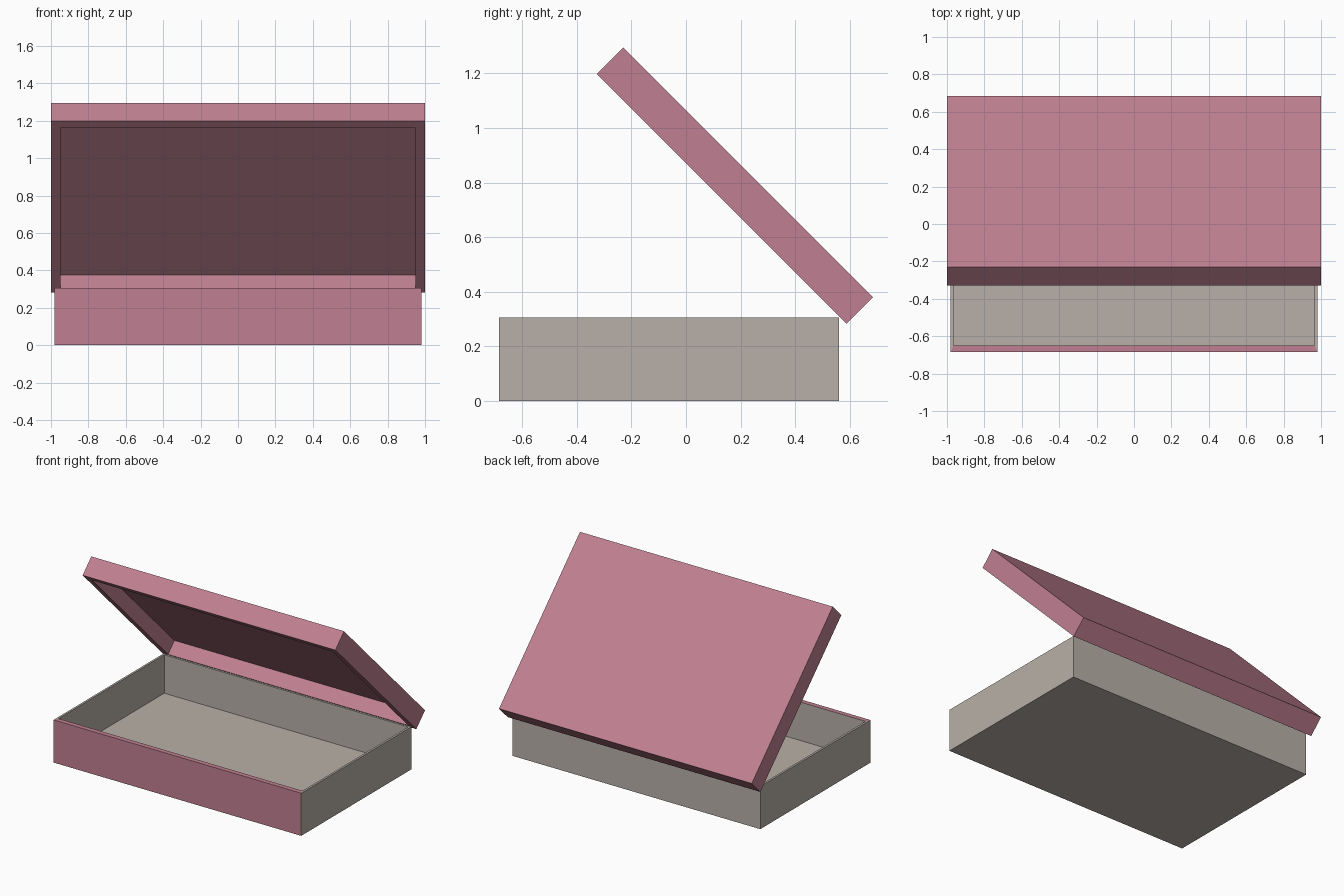
import bpy, bmesh, math

if "Cube" in bpy.data.objects:
    bpy.data.objects.remove(bpy.data.objects["Cube"])


def srgb(c):
    c /= 255
    return c / 12.92 if c <= 0.04045 else ((c + 0.055) / 1.055) ** 2.4


def material(name, r, g, b):
    m = bpy.data.materials.new(name)
    m.diffuse_color = (srgb(r), srgb(g), srgb(b), 1)
    m.use_nodes = True
    m.node_tree.nodes["Principled BSDF"].inputs["Base Color"].default_value = m.diffuse_color
    return m


pink = material("dusty_pink", 192, 128, 146)
grey = material("warm_grey", 184, 176, 168)


def tray(name, outer, inner, height, floor, mats):
    """Open box with mitred rim; outer and inner are (x half width, y min, y max)."""
    bm = bmesh.new()

    def ring(rect, z):
        hx, y0, y1 = rect
        return [bm.verts.new((x, y, z)) for x, y in
                ((-hx, y0), (hx, y0), (hx, y1), (-hx, y1))]

    rings = [ring(outer, 0), ring(outer, height), ring(inner, height), ring(inner, floor)]
    bm.faces.new(rings[0][::-1])
    bm.faces.new(rings[-1])
    for a, b in zip(rings, rings[1:]):
        for i in range(4):
            j = (i + 1) % 4
            bm.faces.new((a[i], a[j], b[j], b[i]))
    bmesh.ops.recalc_face_normals(bm, faces=bm.faces)
    me = bpy.data.meshes.new(name)
    bm.to_mesh(me)
    bm.free()
    for m in mats:
        me.materials.append(m)
    ob = bpy.data.objects.new(name, me)
    bpy.context.collection.objects.link(ob)
    return ob


# Box base: grey, with pink front panel and front rim
base = tray("box_base", (0.98, -0.685, 0.56), (0.965, -0.65, 0.545), 0.305, 0.03, (grey, pink))
for p in base.data.polygons:
    front_panel = p.normal.y < -0.9 and p.center.y < -0.68
    front_rim = p.normal.z > 0.9 and p.center.z > 0.3 and p.center.y < -0.6
    p.material_index = 1 if front_panel or front_rim else 0

# Lid: a shallow tray tipped open at 45 degrees from the rear hinge
lid = tray("lid", (1.0, 0, 1.294), (0.95, 0.03, 1.242), 0.138, 0.036, (pink,))
lid.rotation_euler = (math.radians(135), 0, 0)
lid.location = (0, 0.685, 0.38)
